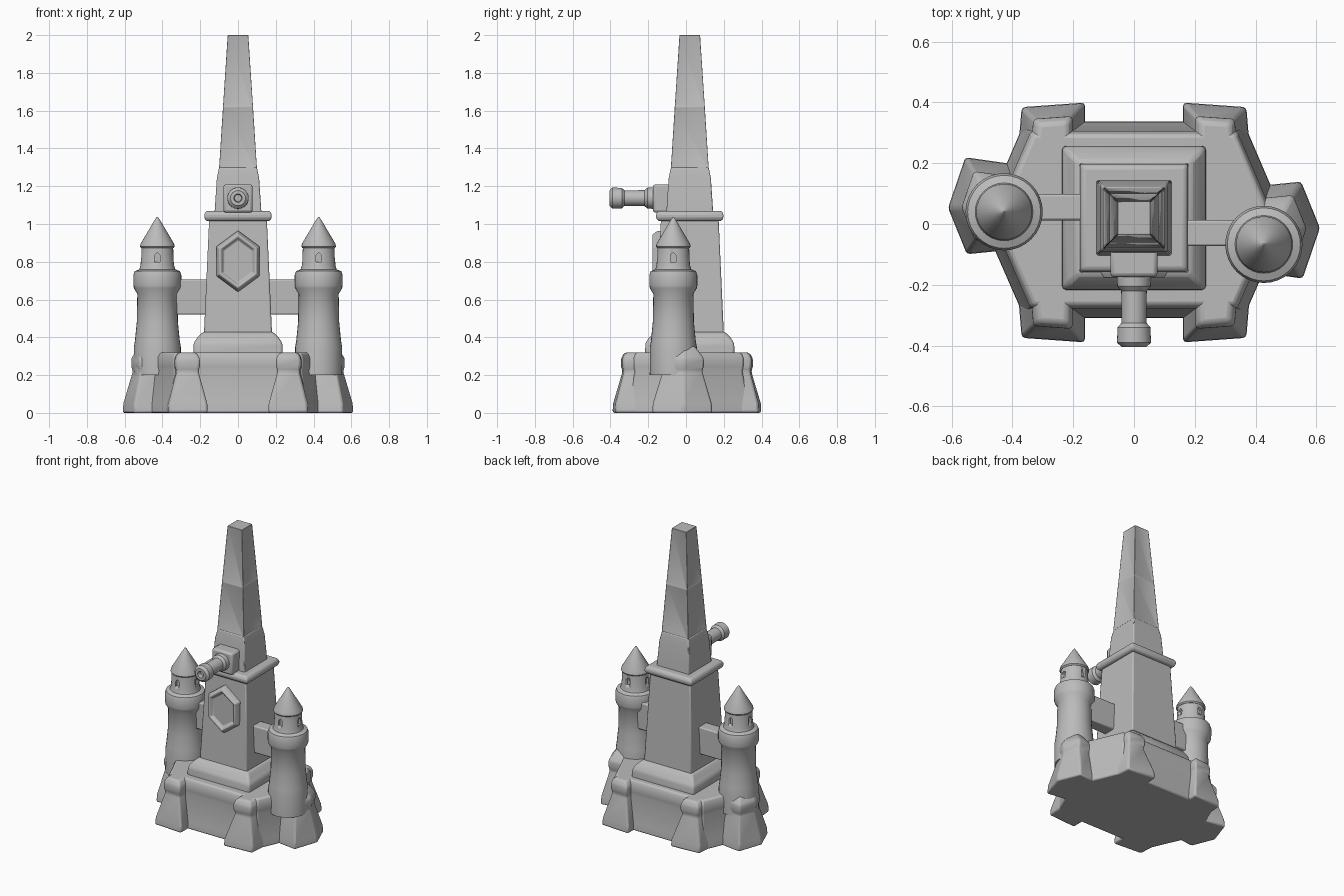
import bpy, bmesh, math
from mathutils import Vector

cube = bpy.data.objects.get("Cube")
if cube:
    bpy.data.objects.remove(cube, do_unlink=True)

STONE = bpy.data.materials.new("grey stone")
STONE.use_nodes = True
GREY = (0.5, 0.5, 0.5, 1)
STONE.diffuse_color = GREY
STONE.node_tree.nodes["Principled BSDF"].inputs["Base Color"].default_value = GREY
CY = 0.02  # depth position of the main tower


def finish(bm, name, bevel=0.0, loc=(0, 0, 0), rot=(0, 0, 0)):
    bmesh.ops.recalc_face_normals(bm, faces=bm.faces)
    mesh = bpy.data.meshes.new(name)
    bm.to_mesh(mesh)
    bm.free()
    mesh.materials.append(STONE)
    ob = bpy.data.objects.new(name, mesh)
    bpy.context.collection.objects.link(ob)
    ob.location, ob.rotation_euler = loc, rot
    if bevel:
        mod = ob.modifiers.new("soft edges", "BEVEL")
        mod.width, mod.segments, mod.limit_method = bevel, 2, "ANGLE"
    for other in bpy.context.selected_objects:
        other.select_set(False)
    ob.select_set(True)
    bpy.context.view_layer.objects.active = ob
    bpy.ops.object.shade_smooth_by_angle(angle=math.radians(35))
    return ob


def skin(bm, rings, closed=False):
    """Join successive rings of points; cap the ends, or close into a loop."""
    rings = [[bm.verts.new(p) for p in ring] for ring in rings]
    pairs = list(zip(rings, rings[1:]))
    if closed:
        pairs.append((rings[-1], rings[0]))
    else:
        bm.faces.new(rings[0])
        bm.faces.new(rings[-1])
    for a, b in pairs:
        for i in range(len(a)):
            j = (i + 1) % len(a)
            bm.faces.new((a[i], a[j], b[j], b[i]))


def inset(poly, d):
    """Move each side of a convex counter-clockwise outline inward by d."""
    out = []
    for i, p in enumerate(poly):
        p = Vector(p)
        a = (p - Vector(poly[i - 1])).normalized()
        b = (Vector(poly[(i + 1) % len(poly)]) - p).normalized()
        na, nb = Vector((-a.y, a.x)), Vector((-b.y, b.x))
        out.append(p + (na + nb) * d / (1 + na.dot(nb)))
    return out


def loft(name, poly, profile, bevel):
    bm = bmesh.new()
    skin(bm, [[(p.x, p.y, z) for p in inset(poly, d)] for z, d in profile])
    return finish(bm, name, bevel)


def square_tower(name, profile, bevel, panels=False):
    bm = bmesh.new()
    corners = ((-1, -1), (1, -1), (1, 1), (-1, 1))
    skin(bm, [[(x * r, CY + y * r, z) for x, y in corners] for z, r in profile])
    if panels:
        bmesh.ops.recalc_face_normals(bm, faces=bm.faces)
        sides = [f for f in bm.faces if abs(f.normal.z) < 0.5]
        bmesh.ops.inset_individual(bm, faces=sides, thickness=0.014, depth=-0.004)
    return finish(bm, name, bevel)


def lathe(name, profile, loc, rot=(0, 0, 0), sides=32):
    bm = bmesh.new()
    turn = [math.tau * i / sides for i in range(sides)]
    skin(bm, [[(r * math.cos(t), r * math.sin(t), z) for t in turn] for z, r in profile])
    return finish(bm, name, 0, loc, rot)


def box(name, x, y, z, bevel):
    return loft(name, [(x[0], y[0]), (x[1], y[0]), (x[1], y[1]), (x[0], y[1])],
                [(z[0], 0), (z[1], 0)], bevel)


# Stepped base and its corner buttresses
SLOPE = [(0, 0), (0.05, 0.003), (0.22, 0.05), (0.245, 0.042), (0.29, 0.042), (0.32, 0.06)]
loft("base_platform",
     [(0.36, -0.31), (0.5, 0.01), (0.36, 0.337), (-0.36, 0.337), (-0.5, 0.01), (-0.36, -0.31)],
     [(z, d * 0.75) for z, d in SLOPE], 0.01)
buttress = [(0.16, 0.1), (0.32, 0.1), (0.385, 0.2), (0.37, 0.38), (0.16, 0.395)]
for side, sx in (("left", 1), ("right", -1)):
    for end, sy in (("back", 1), ("front", -1)):
        pts = [(x * sx, y * sy + 0.005) for x, y in buttress]
        if sx * sy < 0:
            pts.reverse()
        loft(f"{end}_{side}_buttress", pts, SLOPE, 0.012)

# Main tower
square_tower("tower_plinth", [(0.3, 0.237), (0.37, 0.235), (0.4, 0.215), (0.43, 0.185)], 0.012)
square_tower("tower_shaft", [(0.4, 0.181), (1.04, 0.152)], 0.008)
square_tower("tower_ledge", [(1.015, 0.166), (1.03, 0.178), (1.055, 0.178), (1.07, 0.166)], 0.008)
square_tower("tower_upper_block", [(1.06, 0.124), (1.24, 0.112), (1.3, 0.1)], 0.006)
square_tower("obelisk_spire", [(1.29, 0.102), (1.62, 0.081), (2.0, 0.056)], 0.004, True)

# Six-sided shield frame with a recessed centre
shield = [(0, 0.64), (0.115, 0.725), (0.115, 0.88), (0, 0.965), (-0.115, 0.88), (-0.115, 0.725)]
bm = bmesh.new()
skin(bm, [[(p.x, y, p.y) for p in inset(shield, d)]
          for d, y in ((0, -0.1), (0, -0.15), (0.016, -0.178), (0.026, -0.178),
                       (0.04, -0.16), (0.045, -0.16))])
finish(bm, "shield_emblem", 0.004)

# Cannon mounting and hollow barrel
box("cannon_mount", (-0.078, 0.078), (-0.175, -0.05), (1.06, 1.21), 0.014)
lathe("cannon_barrel",
      [(0, 0.058), (0.05, 0.055), (0.065, 0.042), (0.17, 0.041), (0.185, 0.054),
       (0.235, 0.056), (0.25, 0.04), (0.25, 0.022), (0.225, 0.018)],
      (0, -0.155, 1.137), (math.pi / 2, 0, 0))

# Side turrets with plinths, windows, roofs and bridges
plinth = [(-0.555, 0.22), (-0.612, 0.053), (-0.55, -0.1), (-0.4, -0.085),
          (-0.3, 0.06), (-0.38, 0.195)]
PLINTH_PROFILE = [(z, d) for z, d in SLOPE[:5]] + [(0.345, 0.08), (0.36, 0.1)]
TURRET = [(0.2, 0.125), (0.35, 0.124), (0.38, 0.119), (0.48, 0.109), (0.63, 0.106), (0.66, 0.124),
          (0.675, 0.127), (0.73, 0.127), (0.75, 0.12), (0.76, 0.095), (0.78, 0.089),
          (0.885, 0.083)]
for side, s, cx, cy in (("right", -1, -0.427, 0.04), ("left", 1, 0.427, -0.067)):
    pts = plinth if s < 0 else [(-x, 0.04 - y) for x, y in plinth]
    loft(f"{side}_turret_plinth", pts, PLINTH_PROFILE, 0.01)
    body = lathe(f"{side}_turret", TURRET, (cx, cy, 0))
    lathe(f"{side}_turret_roof", [(0.872, 0.085), (0.88, 0.092), (0.895, 0.089),
                                  (1.025, 0.012), (1.037, 0.003)], (cx, cy, 0))
    # Small arched window recesses, cut all round
    bm = bmesh.new()
    for k in range(4):
        a = k * math.pi / 2
        u, v = Vector((math.sin(a), -math.cos(a), 0)), Vector((math.cos(a), math.sin(a), 0))
        arch = [(-0.014, 0.8), (0.014, 0.8), (0.014, 0.835), (0, 0.85), (-0.014, 0.835)]
        centre = Vector((cx, cy, 0))
        skin(bm, [[centre + u * r + v * w + Vector((0, 0, z)) for w, z in arch]
                  for r in (0.07, 0.12)])
    cutter = finish(bm, f"{side}_window_cutter")
    mod = body.modifiers.new("windows", "BOOLEAN")
    mod.operation, mod.solver, mod.object = "DIFFERENCE", "EXACT", cutter
    bpy.context.view_layer.objects.active = body
    bpy.ops.object.modifier_move_to_index(modifier=mod.name, index=0)
    bpy.ops.object.modifier_apply(modifier=mod.name)
    bpy.data.objects.remove(cutter, do_unlink=True)
    by = 0.055 if s < 0 else -0.03
    box(f"{side}_bridge", sorted((s * 0.12, s * 0.38)), (by - 0.043, by + 0.043),
        (0.52, 0.705), 0.008)
